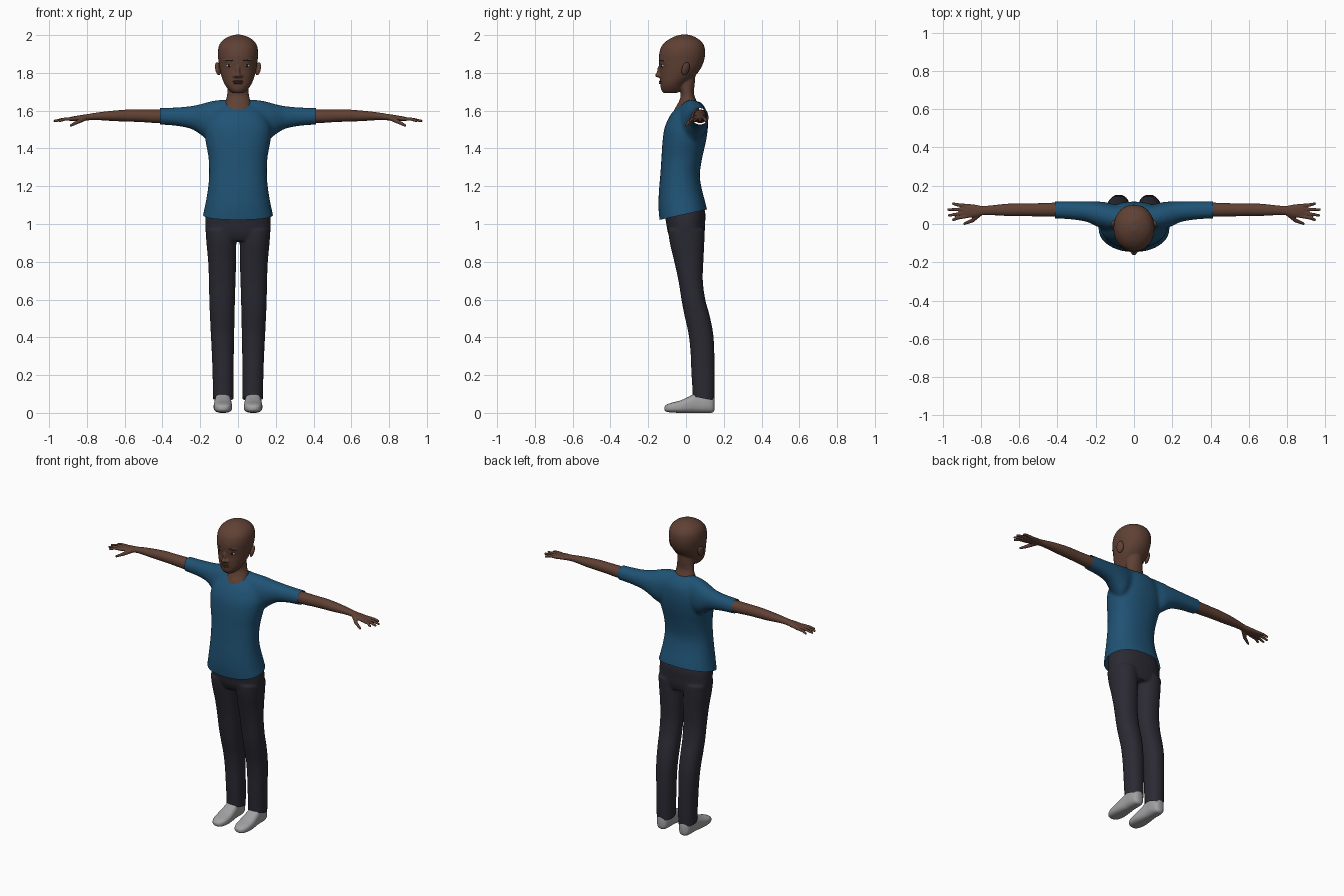
import bpy, bmesh, math
from mathutils import Matrix, Vector, Euler

if "Cube" in bpy.data.objects:
    bpy.data.objects.remove(bpy.data.objects["Cube"])


def material(name, r, g, b):
    m = bpy.data.materials.new(name)
    m.diffuse_color = (r, g, b, 1)
    m.use_nodes = True
    m.node_tree.nodes["Principled BSDF"].inputs["Base Color"].default_value = m.diffuse_color
    return m


SKIN = material("brown skin", 0.115, 0.052, 0.034)
HAIR = material("black hair", 0.034, 0.036, 0.050)
SHIRT = material("blue cloth", 0.014, 0.085, 0.175)
TRIM = material("light grey", 0.36, 0.36, 0.37)
PANTS = material("charcoal cloth", 0.024, 0.023, 0.033)
NAVY = material("navy sole", 0.018, 0.024, 0.04)
WHITE = material("eye white", 0.5, 0.47, 0.44)
IRIS = material("dark iris", 0.02, 0.012, 0.01)
LIPS = material("lips", 0.085, 0.034, 0.026)


def loft(bm, axis, rings, power=2.0, n=36, steps=4):
    """Closed loft; ring = (position, a0, a1, b0, b1), Catmull-Rom between rings."""
    v = [Vector(r) for r in rings]
    v = [v[0]] + v + [v[-1]]
    smooth = []
    for i in range(1, len(v) - 2):
        p0, p1, p2, p3 = v[i - 1:i + 3]
        for k in range(steps):
            t = k / steps
            smooth.append(0.5 * (2 * p1 + (p2 - p0) * t + (2 * p0 - 5 * p1 + 4 * p2 - p3) * t * t
                                 + (3 * p1 - p0 - 3 * p2 + p3) * t ** 3))
    smooth.append(v[-1])
    loops = []
    for t, a0, a1, b0, b1 in smooth:
        loop = []
        for k in range(n):
            c, s = math.cos(math.tau * k / n), math.sin(math.tau * k / n)
            a = (a0 + a1) / 2 + (a1 - a0) / 2 * math.copysign(abs(c) ** (2 / power), c)
            b = (b0 + b1) / 2 + (b1 - b0) / 2 * math.copysign(abs(s) ** (2 / power), s)
            loop.append(bm.verts.new({"x": (t, a, b), "y": (a, t, b), "z": (a, b, t)}[axis]))
        loops.append(loop)
    for l0, l1 in zip(loops, loops[1:]):
        for k in range(n):
            bm.faces.new((l0[k], l0[(k + 1) % n], l1[(k + 1) % n], l1[k]))
    bm.faces.new(loops[0])
    bm.faces.new(loops[-1])


def sym(rows):
    """Rows of (z, half width, y front, y back) to symmetric loft rings."""
    return [(z, -w, w, y0, y1) for z, w, y0, y1 in rows]


def ball(bm, loc, radii, rot=(0, 0, 0)):
    mat = Matrix.LocRotScale(Vector(loc), Euler(rot), Vector(radii))
    bmesh.ops.create_uvsphere(bm, u_segments=20, v_segments=12, radius=1, matrix=mat)


def tube(bm, pts, r0, r1):
    """Tapered rounded tube made of overlapping balls."""
    pts = [Vector(p) for p in pts]
    total, parts = len(pts) - 1, 12
    for k in range(parts + 1):
        f = k / parts * total
        i = min(int(f), total - 1)
        r = r0 + (r1 - r0) * k / parts
        ball(bm, pts[i].lerp(pts[i + 1], f - i), (r, r, r))


def finish(name, bm, mats, voxel=0, smooth=0, mirror=False, cuts=(), rule=None):
    """Fuse overlapping forms, cut colour boundaries, colour by rule, mirror."""
    bmesh.ops.recalc_face_normals(bm, faces=bm.faces[:])
    me = bpy.data.meshes.new(name)
    bm.to_mesh(me)
    bm.free()
    ob = bpy.data.objects.new(name, me)
    bpy.context.scene.collection.objects.link(ob)
    if voxel:
        m = ob.modifiers.new("fuse", "REMESH")
        m.mode, m.voxel_size = "VOXEL", voxel
        s = ob.modifiers.new("soften", "SMOOTH")
        s.factor, s.iterations = 0.5, smooth
        dg = bpy.context.evaluated_depsgraph_get()
        me = bpy.data.meshes.new_from_object(ob.evaluated_get(dg))
        ob.modifiers.clear()
        ob.data = me
    bm = bmesh.new()
    bm.from_mesh(me)
    for co, no, clear in cuts:
        bmesh.ops.bisect_plane(bm, geom=bm.verts[:] + bm.edges[:] + bm.faces[:], dist=1e-5,
                               plane_co=co, plane_no=no, clear_outer=clear)
    for f in bm.faces:
        f.smooth = True
        f.material_index = rule(f.calc_center_median()) if rule else 0
    bm.to_mesh(me)
    bm.free()
    me.materials.clear()
    for m in mats:
        me.materials.append(m)
    if mirror:
        ob.modifiers.new("mirror", "MIRROR").use_mirror_merge = False
    return ob


# Head and neck, with the short hair coloured above a stepped hairline
bm = bmesh.new()
loft(bm, "z", sym([(1.693, .03, -.118, -.05), (1.71, .05, -.131, -.02), (1.74, .071, -.136, .0),
                   (1.78, .087, -.138, .045), (1.82, .097, -.138, .076), (1.86, .103, -.143, .094),
                   (1.90, .107, -.142, .101), (1.94, .102, -.130, .097), (1.97, .084, -.102, .078),
                   (1.99, .053, -.067, .047), (2.002, .018, -.033, .018)]), 2.1)
loft(bm, "z", sym([(1.54, .085, -.07, .07), (1.60, .078, -.063, .07), (1.65, .066, -.037, .056),
                   (1.69, .057, -.028, .042), (1.74, .054, -.045, .046), (1.79, .05, -.05, .05)]))
ball(bm, (0, -.146, 1.788), (.015, .019, .013))
ball(bm, (0, -.139, 1.815), (.010, .014, .034), (-.2, 0, 0))
for s in (-1, 1):
    ball(bm, (s * .015, -.140, 1.784), (.011, .011, .009))
    ball(bm, (s * .046, -.119, 1.865), (.032, .014, .010), (0, 0, s * .4))
hairline = lambda c: c.z - 1.908 + .318 * (c.y + .14)
finish("head", bm, [SKIN, HAIR], .005, 4,
       cuts=[((0, -.14, 1.908), (0, .318, 1), False), ((0, -.025, 0), (0, 1, 0), False),
             ((0, 0, 1.782), (0, 0, 1), False)],
       rule=lambda c: int(hairline(c) > 0 or (c.y > -.025 and c.z > 1.782)))

# Ears, eyes, brows and mouth
bm = bmesh.new()
ball(bm, (.106, -.002, 1.822), (.012, .022, .036), (-.2, .25, .5))
finish("ear", bm, [SKIN], mirror=True)
bm = bmesh.new()
ball(bm, (.047, -.120, 1.838), (.017, .011, .008), (0, 0, .35))
finish("eye", bm, [WHITE], mirror=True)
bm = bmesh.new()
ball(bm, (.047, -.127, 1.838), (.0075, .006, .0075))
finish("iris", bm, [IRIS], mirror=True)
bm = bmesh.new()
ball(bm, (.048, -.129, 1.866), (.024, .006, .004), (0, 0, .45))
finish("eyebrow", bm, [HAIR], mirror=True)
bm = bmesh.new()
ball(bm, (0, -.130, 1.755), (.030, .013, .0055))
ball(bm, (0, -.130, 1.746), (.025, .014, .0065))
finish("mouth", bm, [LIPS])

# Shirt: torso fused with a yoke running through both sleeves
bm = bmesh.new()
loft(bm, "z", sym([(.98, .198, -.135, .125), (1.04, .187, -.142, .117), (1.10, .174, -.146, .106),
                   (1.18, .160, -.143, .085), (1.26, .153, -.136, .073), (1.35, .156, -.130, .086),
                   (1.44, .172, -.124, .106), (1.51, .176, -.113, .116), (1.57, .155, -.087, .115),
                   (1.61, .125, -.055, .104), (1.645, .09, -.01, .08)]), 2.25, 48)
half = [(.08, -.04, .10, 1.45, 1.658), (.15, -.03, .114, 1.44, 1.648), (.20, -.01, .118, 1.475, 1.634),
        (.25, .012, .119, 1.504, 1.624), (.33, .024, .119, 1.520, 1.617), (.43, .030, .118, 1.527, 1.614)]
loft(bm, "x", [(-r[0],) + r[1:] for r in reversed(half)] + half, 2.1)
up = Vector((0, -.055, .25)).normalized()
hem = Vector((0, -.14, 1.022))
finish("shirt", bm, [SHIRT, TRIM], .01, 5,
       cuts=[(hem, -up, True), (hem + up * .028, up, False)]
       + [((s * .413, 0, 0), (s, 0, 0), True) for s in (-1, 1)]
       + [((s * .378, 0, 0), (s, 0, 0), False) for s in (-1, 1)],
       rule=lambda c: int(abs(c.x) > .378 or (c - hem).dot(up) < .028))

# Trousers: pelvis fused with two legs
bm = bmesh.new()
loft(bm, "z", sym([(.91, .150, -.075, .088), (.95, .169, -.095, .098), (1.0, .174, -.104, .101),
                   (1.06, .168, -.115, .102), (1.12, .15, -.12, .085)]), 2.3)
legs = [(.03, .024, .131, .036, .150), (.12, .024, .133, .034, .152), (.22, .023, .135, .028, .152),
        (.32, .022, .139, .024, .150), (.42, .020, .144, .013, .144), (.52, .018, .149, -.009, .124),
        (.60, .016, .152, -.024, .102), (.70, .013, .154, -.040, .089), (.80, .010, .158, -.062, .092),
        (.90, .009, .167, -.086, .097), (.97, .006, .172, -.095, .098)]
loft(bm, "z", legs, 2.2)
loft(bm, "z", [(z, -b, -a, c, d) for z, a, b, c, d in legs], 2.2)
finish("trousers", bm, [PANTS], .008, 4, cuts=[((0, .15, .065), (0, -.2, -1), True)])

# Bare arm with hand, four fingers and a thumb
bm = bmesh.new()
loft(bm, "x", [(.36, .040, .112, 1.534, 1.606), (.44, .038, .111, 1.535, 1.606),
               (.52, .040, .108, 1.540, 1.606), (.58, .041, .108, 1.542, 1.606),
               (.66, .042, .106, 1.545, 1.600), (.74, .046, .098, 1.550, 1.591),
               (.79, .046, .094, 1.549, 1.583), (.83, .036, .101, 1.546, 1.577),
               (.87, .032, .105, 1.544, 1.570), (.89, .036, .101, 1.545, 1.566)], 2.1)
for base, tip_x, tip_y in ((.041, .950, .022), (.060, .972, .045), (.078, .975, .075), (.095, .950, .106)):
    tube(bm, [(.87, base, 1.557), (.92, (base + tip_y) / 2, 1.555), (tip_x - .006, tip_y, 1.546)], .0105, .0075)
tube(bm, [(.81, .05, 1.560), (.845, .018, 1.542), (.885, .002, 1.522)], .014, .0075)
finish("arm", bm, [SKIN], .004, 3, mirror=True)

# Shoe: dark sole and heel, grey toe, blue strap
bm = bmesh.new()
loft(bm, "y", [(y, .08 - w, .08 + w, z0, z1) for y, w, z0, z1 in
               [(-.115, .014, .014, .032), (-.103, .032, .006, .044), (-.075, .045, .002, .054),
                (-.03, .049, .0, .066), (.02, .046, .0, .088), (.06, .042, .0, .108),
                (.11, .041, .0, .108), (.14, .033, .002, .095), (.151, .017, .015, .08)]], 2.7)


def shoe_colour(c):
    if c.z < .024 or c.y > .085:
        return 1
    return 2 if -.01 < c.y < .035 else 0


finish("shoe", bm, [TRIM, NAVY, SHIRT], mirror=True, rule=shoe_colour,
       cuts=[((0, 0, .024), (0, 0, 1), False)]
       + [((0, y, 0), (0, 1, 0), False) for y in (-.01, .035, .085)])
